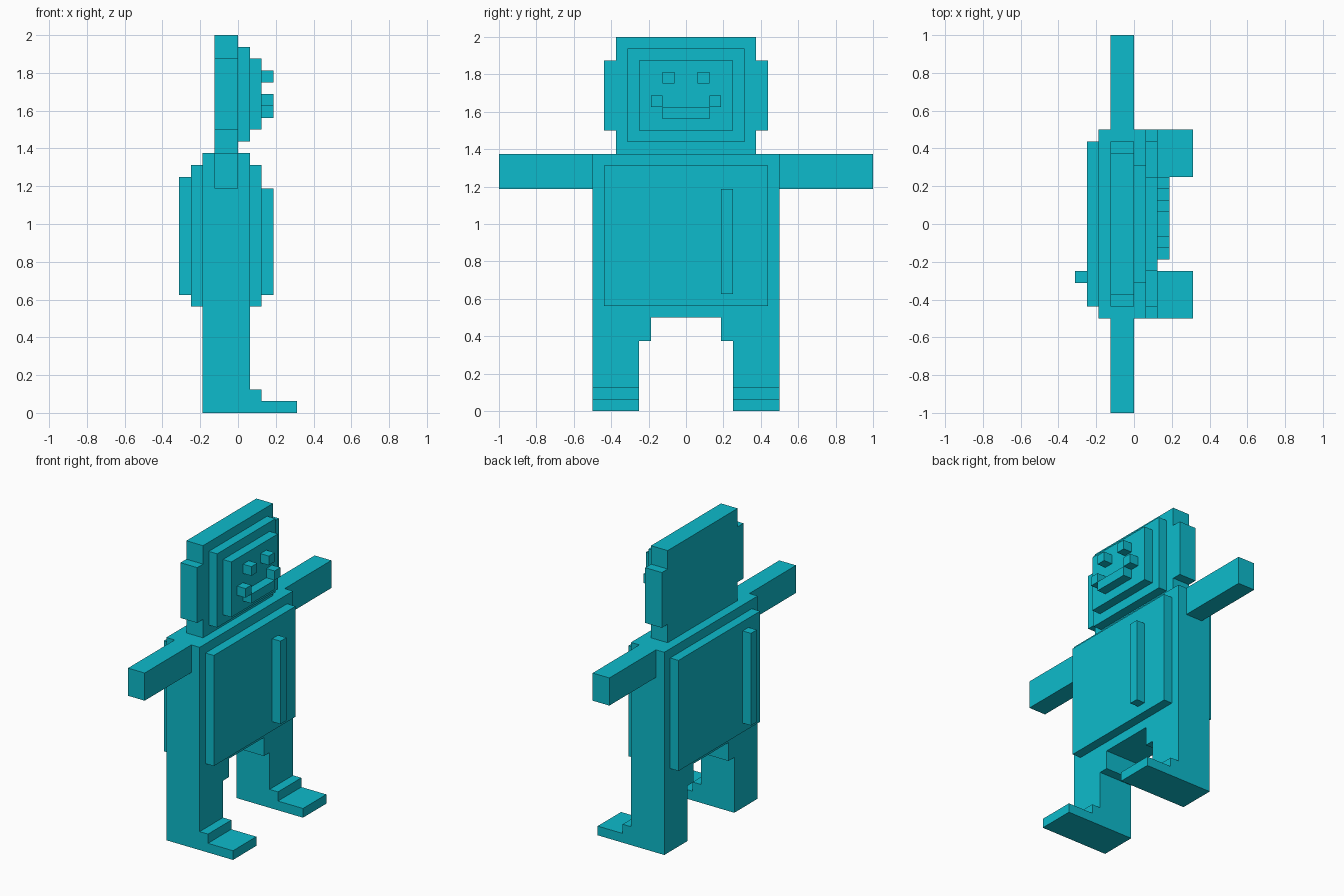
import bpy, bmesh
from mathutils import Vector

if "Cube" in bpy.data.objects:
    bpy.data.objects.remove(bpy.data.objects["Cube"])

U = 1 / 16  # one block; all sizes below are in blocks

teal = bpy.data.materials.new("teal")
teal.diffuse_color = (0.004, 0.497, 0.604, 1)
teal.use_nodes = True
teal.node_tree.nodes["Principled BSDF"].inputs["Base Color"].default_value = teal.diffuse_color


def build(name, *boxes):
    """One object made from boxes, each (x0, x1, y0, y1, z0, z1)."""
    bm = bmesh.new()
    for x0, x1, y0, y1, z0, z1 in boxes:
        low, high = Vector((x0, y0, z0)) * U, Vector((x1, y1, z1)) * U
        for v in bmesh.ops.create_cube(bm, size=1)["verts"]:
            v.co = (low + high) / 2 + v.co * (high - low)
    mesh = bpy.data.meshes.new(name)
    bm.to_mesh(mesh)
    bm.free()
    mesh.materials.append(teal)
    obj = bpy.data.objects.new(name, mesh)
    bpy.context.collection.objects.link(obj)
    return obj


def outline(name, points, y0, y1):
    """Extrude an x-z outline from y0 to y1."""
    bm = bmesh.new()
    face = bm.faces.new([bm.verts.new((x * U, y0 * U, z * U)) for x, z in points])
    ext = bmesh.ops.extrude_face_region(bm, geom=[face])["geom"]
    for v in ext:
        if isinstance(v, bmesh.types.BMVert):
            v.co.y = y1 * U
    bmesh.ops.recalc_face_normals(bm, faces=bm.faces)
    mesh = bpy.data.meshes.new(name)
    bm.to_mesh(mesh)
    bm.free()
    mesh.materials.append(teal)
    obj = bpy.data.objects.new(name, mesh)
    bpy.context.collection.objects.link(obj)


# Head with stepped face plates
build("head", (-2, 0, -6, 6, 22, 32))
build("face_plate", (0, 1, -5, 5, 23, 31))
build("inner_face_plate", (1, 2, -4, 4, 24, 30))
build("mouth", (2, 3, -2, 2, 25, 26))

# Body with chest and back plates
build("torso", (-3, 1, -8, 8, 8, 22))
build("chest_plate", (1, 2, -7, 7, 9, 21))
build("back_plate", (-4, -3, -7, 7, 9, 21))

# Plain raised ridges on the two plates
build("chest_ridge", (2, 3, 3, 4, 10, 19))
build("back_ridge", (-5, -4, -5, -4, 10, 20))

# Paired parts on both sides
leg = [(-3, 0), (5, 0), (5, 1), (2, 1), (2, 2), (1, 2), (1, 8), (-3, 8)]
for side, s in (("left", 1), ("right", -1)):
    def pair(name, x0, x1, y0, y1, z0, z1):
        build(f"{side}_{name}", (x0, x1, min(s * y0, s * y1), max(s * y0, s * y1), z0, z1))

    pair("ear", -2, 0, 6, 7, 24, 30)
    pair("eye", 2, 3, 1, 2, 28, 29)
    pair("mouth_corner", 2, 3, 2, 3, 26, 27)
    pair("arm", -2, 0, 8, 16, 19, 22)
    pair("hip", -3, 1, 3, 4, 6, 8)
    outline(f"{side}_leg_and_foot", leg, s * 4, s * 8)
